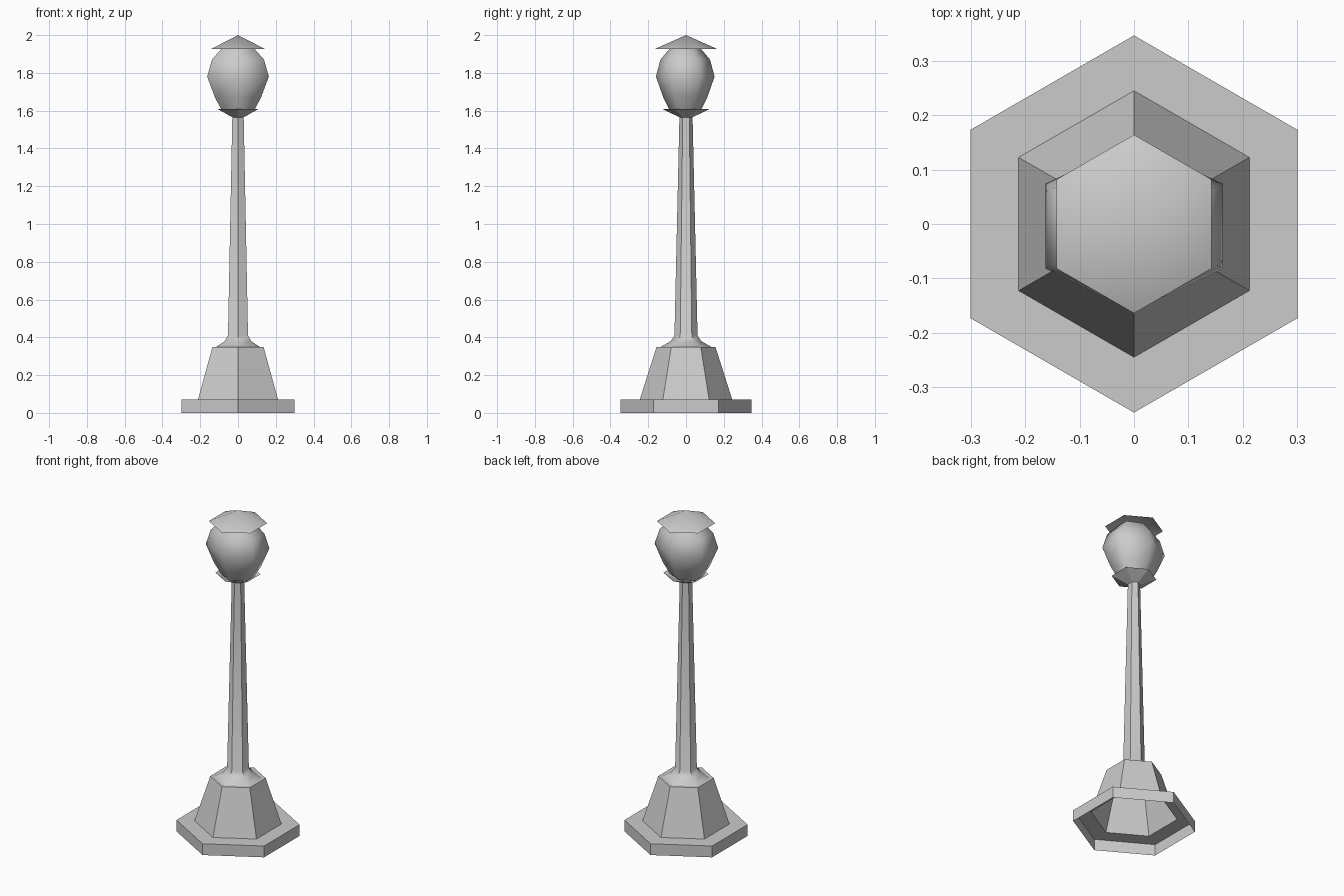
import bpy, bmesh, math

if "Cube" in bpy.data.objects:
    bpy.data.objects.remove(bpy.data.objects["Cube"])


def hex_loft(name, profile, smooth=0, y_scale=1.0, y_shift=0.0):
    """Stack six-sided rings from (apothem, z) pairs; zero width makes an apex."""
    bm = bmesh.new()
    rings = []
    for apothem, z in profile:
        r = apothem / math.cos(math.pi / 6)
        if r == 0:
            rings.append([bm.verts.new((0, y_shift, z))])
            continue
        ring = []
        for i in range(6):
            a = math.radians(30 + 60 * i)
            ring.append(bm.verts.new((r * math.cos(a), r * math.sin(a) * y_scale + y_shift, z)))
        rings.append(ring)
    for low, high in zip(rings, rings[1:]):
        for i in range(6):
            j = (i + 1) % 6
            if len(high) == 1:
                bm.faces.new((low[i], low[j], high[0]))
            else:
                bm.faces.new((low[i], low[j], high[j], high[i]))
    mesh = bpy.data.meshes.new(name)
    bm.to_mesh(mesh)
    bm.free()
    obj = bpy.data.objects.new(name, mesh)
    bpy.context.collection.objects.link(obj)
    if smooth:
        bpy.context.view_layer.objects.active = obj
        bpy.ops.object.select_all(action='DESELECT')
        obj.select_set(True)
        bpy.ops.object.shade_smooth_by_angle(angle=math.radians(smooth))
    return obj


# Open-bottomed plinth step and tapered pedestal with a flat shoulder
hex_loft("base_pedestal", [(0.30, 0), (0.30, 0.07), (0.212, 0.07),
                           (0.135, 0.35), (0.115, 0.35)])

# Flared collar running up into the tapering pole
hex_loft("pole", [(0.115, 0.35), (0.07, 0.38), (0.053, 0.41), (0.03, 1.575)], smooth=50)

# Open cup holding the lamp
hex_loft("lamp_cup", [(0.03, 1.565), (0.11, 1.61)])

# Rounded six-sided lamp globe, slightly narrower front to back
hex_loft("lamp_globe", [(0.085, 1.60), (0.122, 1.67), (0.163, 1.78),
                        (0.138, 1.87), (0.085, 1.93)],
         smooth=75, y_scale=0.825, y_shift=-0.004)

# Shallow pointed roof
hex_loft("lamp_cap", [(0.142, 1.927), (0, 2.0)], smooth=60)
